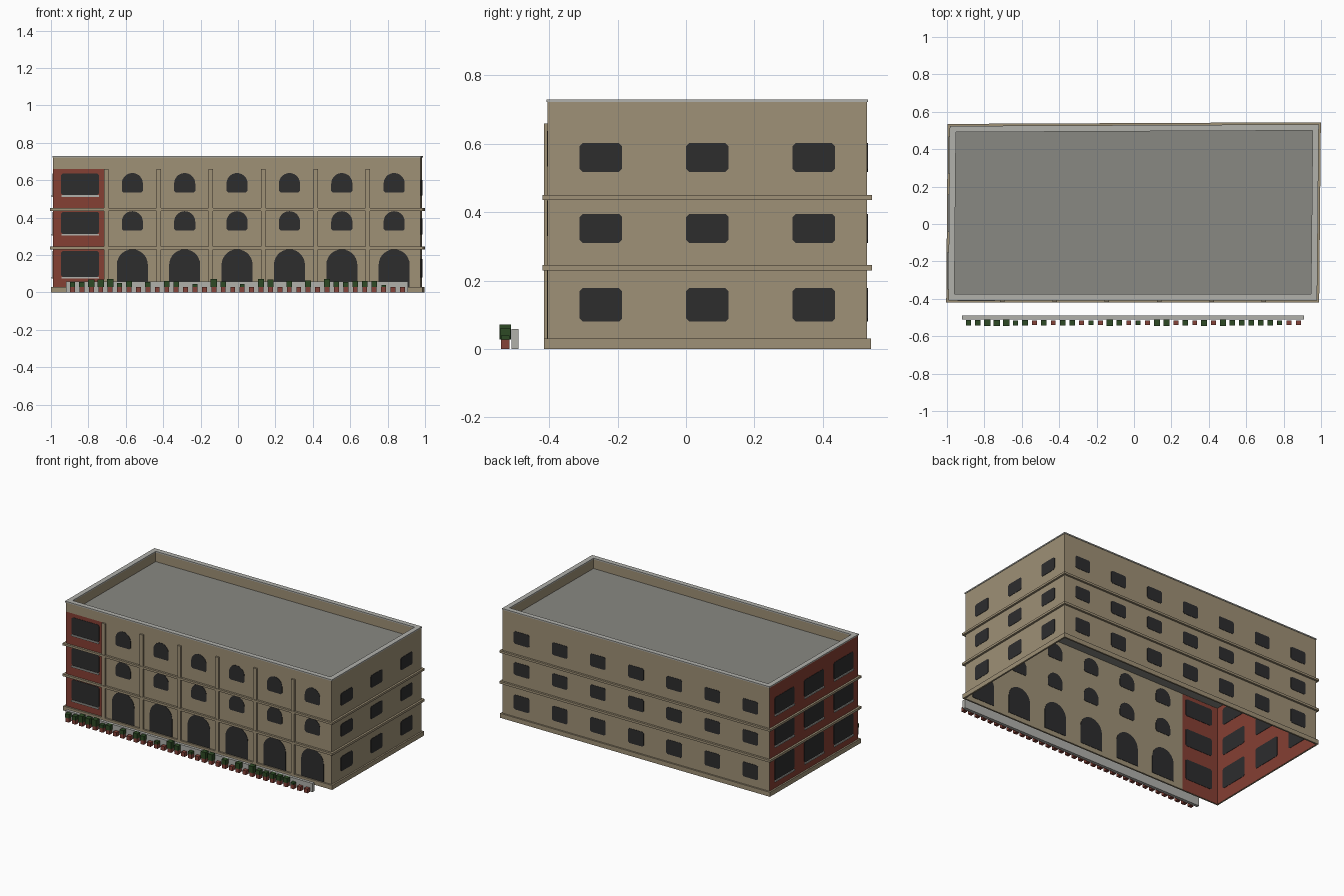
import bpy, bmesh, math
from mathutils import Vector

if "Cube" in bpy.data.objects:
    bpy.data.objects.remove(bpy.data.objects["Cube"])

def material(name, rgb):
    m = bpy.data.materials.new(name)
    m.diffuse_color = (*rgb, 1)
    m.use_nodes = True
    m.node_tree.nodes["Principled BSDF"].inputs["Base Color"].default_value = m.diffuse_color
    return m

TAN = material("tan_plaster", (0.345, 0.283, 0.183))
RED = material("red_brick", (0.235, 0.050, 0.033))
GLASS = material("dark_glass", (0.026, 0.026, 0.027))
ROOF = material("roof_grey", (0.25, 0.25, 0.225))
STONE = material("pale_stone", (0.44, 0.44, 0.41))
GREEN = material("leaf_green", (0.026, 0.068, 0.018))
POT = material("clay_pot", (0.235, 0.055, 0.04))

def finish(name, bm, mat):
    me = bpy.data.meshes.new(name)
    bm.to_mesh(me)
    bm.free()
    me.materials.append(mat)
    ob = bpy.data.objects.new(name, me)
    bpy.context.collection.objects.link(ob)
    return ob

def quad(bm, pts):
    bm.faces.new([bm.verts.new(p) for p in pts])

def box(bm, x0, x1, y0, y1, z0, z1):
    r = bmesh.ops.create_cube(bm, size=1)
    for v in r["verts"]:
        c = v.co
        v.co = ((x0 + x1) / 2 + c.x * (x1 - x0), (y0 + y1) / 2 + c.y * (y1 - y0),
                (z0 + z1) / 2 + c.z * (z1 - z0))

# slightly skewed floor plan: front left, front right, back right, back left
PLAN = [(-0.99, -0.405), (0.976, -0.405), (0.985, 0.53), (-0.982, 0.521)]
SIGNS = [(-1, -1), (1, -1), (1, 1), (-1, 1)]
FL, FR, BR, BL = PLAN

def outline(offset, z):
    return [(x + sx * offset, y + sy * offset, z) for (x, y), (sx, sy) in zip(PLAN, SIGNS)]

def ring(name, z0, z1, outer, inner, mat):
    bm = bmesh.new()
    loops = [[bm.verts.new(p) for p in outline(o, z)]
             for o, z in ((outer, z0), (outer, z1), (inner, z1), (inner, z0))]
    for a, b in zip(loops, loops[1:] + loops[:1]):
        for i in range(4):
            j = (i + 1) % 4
            bm.faces.new([a[i], a[j], b[j], b[i]])
    return finish(name, bm, mat)

def wall(bm, a, b, z0, z1):
    quad(bm, [(*a, z0), (*b, z0), (*b, z1), (*a, z1)])

# outer walls, open underneath
TOP, ROOF_Z, SPLIT = 0.724, 0.66, (-0.715, -0.405)
bm = bmesh.new()
wall(bm, SPLIT, FR, 0, ROOF_Z)
wall(bm, FL, FR, ROOF_Z, TOP)
wall(bm, FR, BR, 0, TOP)
wall(bm, BR, BL, 0, TOP)
finish("tan_walls", bm, TAN)
bm = bmesh.new()
wall(bm, FL, SPLIT, 0, ROOF_Z)
wall(bm, BL, FL, 0, TOP)
finish("red_corner_walls", bm, RED)

# inner parapet, roof and coping
bm = bmesh.new()
lo, hi = outline(-0.028, ROOF_Z), outline(-0.028, TOP)
for i in range(4):
    j = (i + 1) % 4
    quad(bm, [lo[j], lo[i], hi[i], hi[j]])
finish("parapet_inside", bm, TAN)
bm = bmesh.new()
quad(bm, outline(-0.001, ROOF_Z))
finish("roof", bm, ROOF)
ring("coping", 0.722, 0.73, 0.003, -0.03, STONE)

# plinth and floor bands
ring("plinth", 0, 0.03, 0.011, 0.0005, TAN)
ring("lower_band", 0.23, 0.245, 0.014, 0.0005, TAN)
ring("upper_band", 0.436, 0.45, 0.014, 0.0005, TAN)

# pilasters between the front bays
bm = bmesh.new()
for i in range(6):
    x = -0.705 + 0.28 * i
    box(bm, x - 0.012, x + 0.012, -0.416, -0.4045, 0.0, 0.66)
finish("pilasters", bm, TAN)

# window outlines in wall coordinates
def clipped(u, w, z0, z1, c=0.009):
    h = w / 2
    return [(u - h + c, z0), (u + h - c, z0), (u + h, z0 + c), (u + h, z1 - c),
            (u + h - c, z1), (u - h + c, z1), (u - h, z1 - c), (u - h, z0 + c)]

def arched(u, w, z0, z1, c=0.0):
    r = w / 2
    base = [(u - r, z0 + c), (u - r + c, z0), (u + r - c, z0), (u + r, z0 + c)] if c else \
           [(u - r, z0), (u + r, z0)]
    return base + [(u + r * math.cos(t), z1 - r + r * math.sin(t))
                   for t in (math.pi * k / 14 for k in range(15))]

def plates(name, a, b, shapes, mat=GLASS, t0=-0.002, t1=0.002):
    """Thin plates through the wall running from a to b, u measured from a."""
    a, d = Vector((*a, 0)), Vector((b[0] - a[0], b[1] - a[1], 0)).normalized()
    n = Vector((d.y, -d.x, 0))
    bm = bmesh.new()
    for s in shapes:
        near, far = [[bm.verts.new(a + d * u + n * t + Vector((0, 0, z))) for u, z in s]
                     for t in (t1, t0)]
        bm.faces.new(near)
        bm.faces.new(far[::-1])
        for i in range(len(s)):
            j = (i + 1) % len(s)
            bm.faces.new([near[j], near[i], far[i], far[j]])
    bmesh.ops.remove_doubles(bm, verts=bm.verts, dist=1e-6)
    bmesh.ops.recalc_face_normals(bm, faces=bm.faces)
    return finish(name, bm, mat)

def length(a, b):
    return math.dist(a, b)

# front arches and small arched windows
bays = [0.425 + 0.28 * i for i in range(6)]
plates("ground_arches", FL, FR, [arched(u, 0.166, 0.03, 0.23) for u in bays])
plates("front_arched_windows", FL, FR,
       [arched(u, 0.113, z0, z1, 0.01) for u in bays for z0, z1 in ((0.33, 0.434), (0.533, 0.638))])

# plain windows on the right and back
FLOORS = [(0.08, 0.178), (0.31, 0.395), (0.518, 0.602)]
L = length(FR, BR)
plates("right_windows", FR, BR,
       [clipped(L * (2 * i + 1) / 6, 0.124, *f) for i in range(3) for f in FLOORS])
L = length(BR, BL)
plates("back_windows", BR, BL,
       [clipped(L * (2 * i + 1) / 14, 0.115, *f) for i in range(7) for f in FLOORS])

# large windows with sills in the red corner
BIG = [(0.083, 0.22), (0.313, 0.43), (0.521, 0.635)]
L = length(BL, FL)
for name, a, b, us in (("red_front", FL, FR, [0.146]),
                       ("red_side", BL, FL, [L * (2 * i + 1) / 6 for i in range(3)])):
    plates(name + "_windows", a, b, [clipped(u, 0.204, *f) for u in us for f in BIG])
    plates(name + "_sills", a, b,
           [[(u - 0.1, z - 0.01), (u + 0.1, z - 0.01), (u + 0.1, z), (u - 0.1, z)]
            for u in us for z, _ in BIG], STONE, 0.0005, 0.008)

# low garden wall
bm = bmesh.new()
box(bm, -0.92, 0.908, -0.51, -0.49, 0, 0.058)
finish("garden_wall", bm, STONE)

# row of pots, some with bushes of different heights
BUSHES = {0: .055, 1: .055, 2: .07, 3: .068, 4: .072, 5: .05, 6: .06, 8: .055, 10: .062, 11: .057,
          13: .045, 15: .072, 16: .058, 18: .045, 20: .072, 21: .07, 23: .06, 25: .064, 27: .072,
          28: .057, 29: .055, 30: .06, 31: .06, 32: .06, 33: .04}
pots, leaves = bmesh.new(), bmesh.new()
for i in range(36):
    x = -0.885 + 0.0504 * i
    box(pots, x - 0.013, x + 0.013, -0.541, -0.516, 0, 0.028)
    if i in BUSHES:
        h = BUSHES[i]
        w = 0.012 + 0.005 * (h - 0.04) / 0.032
        box(leaves, x - w, x + w, -0.5285 - w, -0.5285 + w, 0.028, h)
finish("flower_pots", pots, POT)
finish("bushes", leaves, GREEN)
